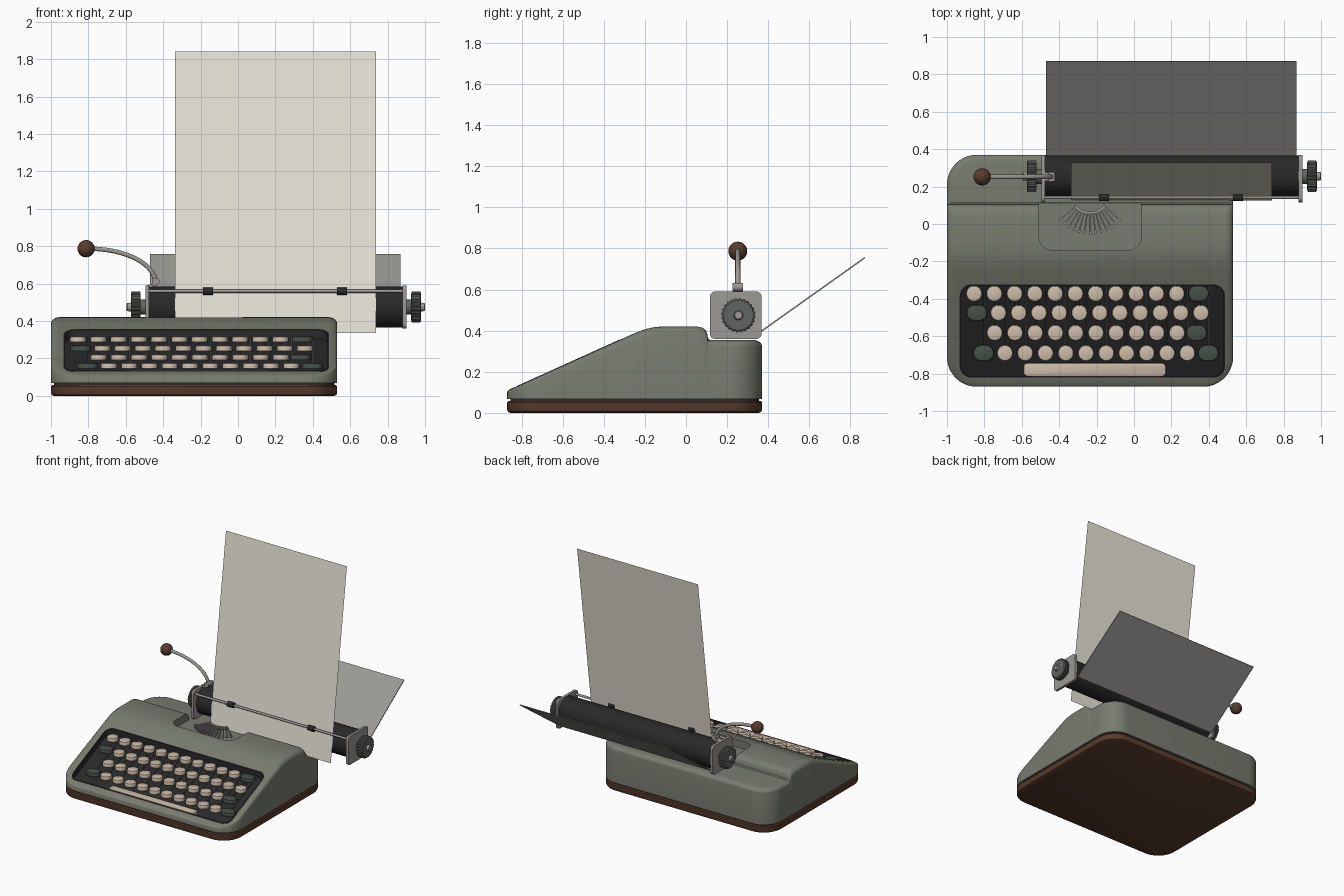
import bpy, bmesh, math
from mathutils import Vector, Matrix

if "Cube" in bpy.data.objects:
    bpy.data.objects.remove(bpy.data.objects["Cube"])


def material(name, r, g, b):
    m = bpy.data.materials.new(name)
    m.diffuse_color = (r, g, b, 1)
    m.use_nodes = True
    m.node_tree.nodes["Principled BSDF"].inputs["Base Color"].default_value = m.diffuse_color
    return m


GREEN = material("green_paint", .19, .20, .16)
BROWN = material("brown", .10, .045, .025)
CREAM = material("cream", .60, .50, .39)
DARK = material("dark_key", .06, .08, .065)
BLACK = material("black", .022, .022, .022)
METAL = material("metal", .33, .32, .30)
KNOB = material("knob_grey", .12, .13, .12)
PAPER = material("paper", .80, .77, .67)


def smooth(ob, angle=35):
    bpy.ops.object.select_all(action='DESELECT')
    ob.select_set(True)
    bpy.context.view_layer.objects.active = ob
    bpy.ops.object.shade_smooth_by_angle(angle=math.radians(angle))


def finish(bm, name, mat=None, shade=True):
    bmesh.ops.recalc_face_normals(bm, faces=bm.faces)
    me = bpy.data.meshes.new(name)
    bm.to_mesh(me)
    bm.free()
    ob = bpy.data.objects.new(name, me)
    bpy.context.collection.objects.link(ob)
    if mat:
        me.materials.append(mat)
    if shade:
        smooth(ob)
    return ob


def rounded(cx, cy, hx, hy, r, n=6, stations=()):
    """Rounded rectangle, symmetric in x; stations add points on the sides."""
    right = []
    for sy, a0 in ((-1, -90), (1, 0)):
        for i in range(n + 1):
            a = math.radians(a0 + 90 * i / n)
            right.append((hx - r + r * math.cos(a), cy + sy * (hy - r) + r * math.sin(a)))
        if sy < 0:
            right += [(hx, y) for y in stations]
    return [(cx + x, y) for x, y in right] + [(cx - x, y) for x, y in reversed(right)]


def loft(bm, rings, caps=(True, True)):
    vs = [[bm.verts.new(p) for p in ring] for ring in rings]
    n = len(vs[0])
    for a, b in zip(vs, vs[1:]):
        for i in range(n):
            bm.faces.new((a[i], a[(i + 1) % n], b[(i + 1) % n], b[i]))
    for want, ring in zip(caps, (vs[0], vs[-1])):
        if want:
            bm.faces.new(ring)
    return vs


def slab(bm, cx, cy, z0, z1, hx, hy, r, bev=.008, n=6):
    rings = [(0, z0), (0, z1 - bev), (bev * .3, z1 - bev * .3), (bev, z1)]
    loft(bm, [[(x, y, z) for x, y in rounded(cx, cy, hx - d, hy - d, r - d, n)] for d, z in rings])


def lathe(bm, profile, cy, cz, n=32, ridge=0):
    """Turned part along x; profile holds (x, radius), ridge knurls the rim."""
    rings = []
    for x, r in profile:
        ring = []
        for i in range(n):
            a, q = 2 * math.pi * i / n, r - (ridge if i % 4 < 2 else 0)
            ring.append((x, cy + q * math.cos(a), cz + q * math.sin(a)))
        rings.append(ring)
    loft(bm, rings)


def bar(bm, a, b, w, h):
    a, b = Vector(a), Vector(b)
    m = Matrix.Translation((a + b) / 2) @ (b - a).to_track_quat('Y', 'Z').to_matrix().to_4x4()
    bmesh.ops.create_cube(bm, size=1, matrix=m @ Matrix.Diagonal((w, (b - a).length, h, 1)))


CX, CY, HX, HY, R = -.235, -.25, .765, .62, .16

# Brown base and the shadow gap above it
bm = bmesh.new()
rings = [(.015, 0), (.004, .006), (0, .015), (0, .05), (.006, .058)]
loft(bm, [[(x, y, z) for x, y in rounded(CX, CY, HX - d, HY - d, R - d, 10)] for d, z in rings])
finish(bm, "base", BROWN)
bm = bmesh.new()
slab(bm, CX, CY, .05, .08, HX - .015, HY - .015, R - .015, .002)
finish(bm, "base_gap", BLACK)

# Body shell: side profile swept over a rounded plan
PROFILE = [(-.87, .113), (-.82, .130), (-.25, .388), (-.2, .407), (-.15, .418), (-.1, .421), (.05, .421),
           (.08, .415), (.095, .402), (.103, .385), (.107, .362), (.115, .355), (.37, .355)]


def height(y):
    for (y0, z0), (y1, z1) in zip(PROFILE, PROFILE[1:]):
        if y <= y1:
            return z0 + (z1 - z0) * (y - y0) / (y1 - y0)
    return PROFILE[-1][1]


bm = bmesh.new()
sides = [p[0] for p in PROFILE[2:-1]]
rings = [[(x, y, .068) for x, y in rounded(CX, CY, HX, HY, R, 12, sides)]]
for k in range(6):
    a = math.pi / 2 * k / 5
    d, drop = .045 * (1 - math.cos(a)), 1 - math.sin(a)
    rings.append([(x, y, height(y) - .085 * height(y) * drop)
                  for x, y in rounded(CX, CY, HX - d, HY - d, R - d, 12, sides)])
vs = loft(bm, rings, (True, False))
top = vs[-1]
for i in range(len(top) // 2 - 1):
    bm.faces.new((top[i], top[i + 1], top[-2 - i], top[-1 - i]))
body = finish(bm, "body", GREEN, False)


# Cut the key well and the typebar opening
def slope(y):
    return .130 + .4526 * (y + .82)


def well_ring(grow, dz, flat=None):
    return [(x, y, flat or slope(y) + dz)
            for x, y in rounded(-.2225, -.5725, .7075 + grow, .2475 + grow, .06 + grow)]


bm = bmesh.new()
loft(bm, [well_ring(0, -.05), well_ring(0, 0, .6)])
well_cut = finish(bm, "well_cutter", None, False)
bm = bmesh.new()
loft(bm, [[(x, y, z) for x, y in rounded(CX, .06, .275, .2, .075)] for z in (.358, .6)])
open_cut = finish(bm, "opening_cutter", None, False)
bpy.context.view_layer.objects.active = body
for cutter in (well_cut, open_cut):
    mod = body.modifiers.new("cut", 'BOOLEAN')
    mod.operation, mod.solver, mod.object = 'DIFFERENCE', 'EXACT', cutter
    bpy.ops.object.modifier_apply(modifier=mod.name)
    bpy.data.objects.remove(cutter)
body.data.materials.clear()
body.data.materials.append(GREEN)
smooth(body)

# Black lining of the key well
bm = bmesh.new()
loft(bm, [well_ring(.002, -.053), well_ring(.002, .002), well_ring(-.006, .002), well_ring(-.006, -.046)])
finish(bm, "key_well", BLACK)

# Keys: y, top z, first x, count, x of the wide dark keys
ROWS = [(-.372, .317, -.855, 11, (.345,)), (-.475, .270, -.725, 11, (-.84,)),
        (-.582, .222, -.745, 10, (.335,)), (-.690, .176, -.690, 10, (-.805, .397))]
levers = bmesh.new()
for row, (y, z, x0, count, wide) in enumerate(ROWS, 1):
    xs = [x0 + .1083 * i for i in range(count)]
    bm = bmesh.new()
    for x in xs:
        slab(bm, x, y, z - .03, z, .0425, .0425, .0424)
    finish(bm, f"key_row_{row}", CREAM)
    bm = bmesh.new()
    for x in wide:
        slab(bm, x, y, z - .03, z, .055, .0425, .0415)
    finish(bm, f"wide_keys_row_{row}", DARK)
    for x in xs + list(wide):
        bar(levers, (x, y, z - .03), (x, y, slope(y) - .05), .012, .012)
        bar(levers, (x, y, slope(y) - .04), (x, -.33, slope(-.33) - .04), .006, .01)
finish(levers, "key_levers", KNOB, False)
bm = bmesh.new()
slab(bm, -.21, -.779, .11, .138, .38, .035, .018)
finish(bm, "space_bar", CREAM)

# Fan of typebars with its curved rest
bm = bmesh.new()
arc = []
for i in range(13):
    a = math.radians(-48 + 8 * i)
    d = Vector((math.sin(a), -math.cos(a), 0))
    c = Vector((CX, .165, 0))
    bar(bm, c + d * .10 + Vector((0, 0, .392)), c + d * .212 + Vector((0, 0, .372)), .007, .014)
    bar(bm, c + d * .205 + Vector((0, 0, .375)), c + d * .22 + Vector((0, 0, .375)), .013, .022)
    arc.append(c + d * .105 + Vector((0, 0, .39)))
for p, q in zip(arc, arc[1:]):
    bar(bm, p, q, .014, .024)
finish(bm, "typebars", METAL, False)

# Carriage: platen, end plates, knobs, paper bail
PY, PZ = .255, .475
bm = bmesh.new()
lathe(bm, [(-.48, .11), (.885, .11)], PY + .002, PZ, 48)
finish(bm, "platen", BLACK)
for name, x0, x1 in (("left_end_plate", -.495, -.475), ("right_end_plate", .88, .90)):
    bm = bmesh.new()
    plate = rounded(.242, PZ, .126, .115, .025)
    loft(bm, [[(x, y, z) for y, z in plate] for x in (x0, x1)])
    finish(bm, name, METAL)
for name, x0, s in (("left_knob", -.495, -1), ("right_knob", .90, 1)):
    bm = bmesh.new()
    lathe(bm, [(x0 + s * x, r) for x, r in
               ((.026, .072), (.03, .084), (.072, .084), (.078, .076))], PY, PZ, 96, .005)
    lathe(bm, [(x0 + s * x, r) for x, r in ((0, .04), (.03, .04))], PY, PZ)
    finish(bm, name, KNOB)
    bm = bmesh.new()
    lathe(bm, [(x0 + s * x, r) for x, r in ((.07, .024), (.096, .022), (.10, .018))], PY, PZ)
    finish(bm, name + "_cap", METAL)
bm = bmesh.new()
lathe(bm, [(-.49, .009), (.895, .009)], .142, .56, 12)
finish(bm, "paper_bail", METAL)
bm = bmesh.new()
for x in (-.16, .555):
    lathe(bm, [(x - .027, .02), (x + .027, .02)], .142, .56, 20)
finish(bm, "bail_rollers", BLACK)

# Paper support behind the platen
bm = bmesh.new()
bar(bm, (.2, .362, .394), (.2, .87, .755), 1.34, .007)
finish(bm, "paper_support", METAL, False)

# Sheet of paper leaning back
bm = bmesh.new()
bm.faces.new([bm.verts.new(p) for p in
              ((-.338, .125, .335), (.738, .125, .335), (.738, .33, 1.84), (-.338, .33, 1.84))])
finish(bm, "paper_sheet", PAPER, False)

# Return lever with its mount and wooden ball
cu = bpy.data.curves.new("return_lever", 'CURVE')
cu.dimensions, cu.bevel_depth, cu.bevel_resolution, cu.use_fill_caps = '3D', .0125, 3, True
sp = cu.splines.new('BEZIER')
sp.bezier_points.add(1)
for p, co, l, r in zip(sp.bezier_points, ((-.44, .61), (-.79, .787)), ((-.43, .56), (-.85, .79)),
                       ((-.455, .72), (-.62, .785))):
    p.co, p.handle_left, p.handle_right = [(x, .252, z) for x, z in (co, l, r)]
sp.bezier_points[1].handle_left, sp.bezier_points[1].handle_right = (-.62, .252, .785), (-.85, .252, .79)
cu.materials.append(METAL)
bpy.context.collection.objects.link(bpy.data.objects.new("return_lever", cu))
bm = bmesh.new()
m = Matrix.Translation((-.44, .252, .612)) @ Matrix.Rotation(math.pi / 2, 4, 'X')
bmesh.ops.create_cone(bm, cap_ends=True, segments=20, radius1=.02, radius2=.02, depth=.05, matrix=m)
bar(bm, (-.487, .252, .583), (-.43, .252, .6), .045, .014)
finish(bm, "lever_mount", METAL)
bm = bmesh.new()
bmesh.ops.create_uvsphere(bm, u_segments=32, v_segments=16, radius=.046,
                          matrix=Matrix.Translation((-.812, .252, .787)))
finish(bm, "lever_ball", BROWN)
